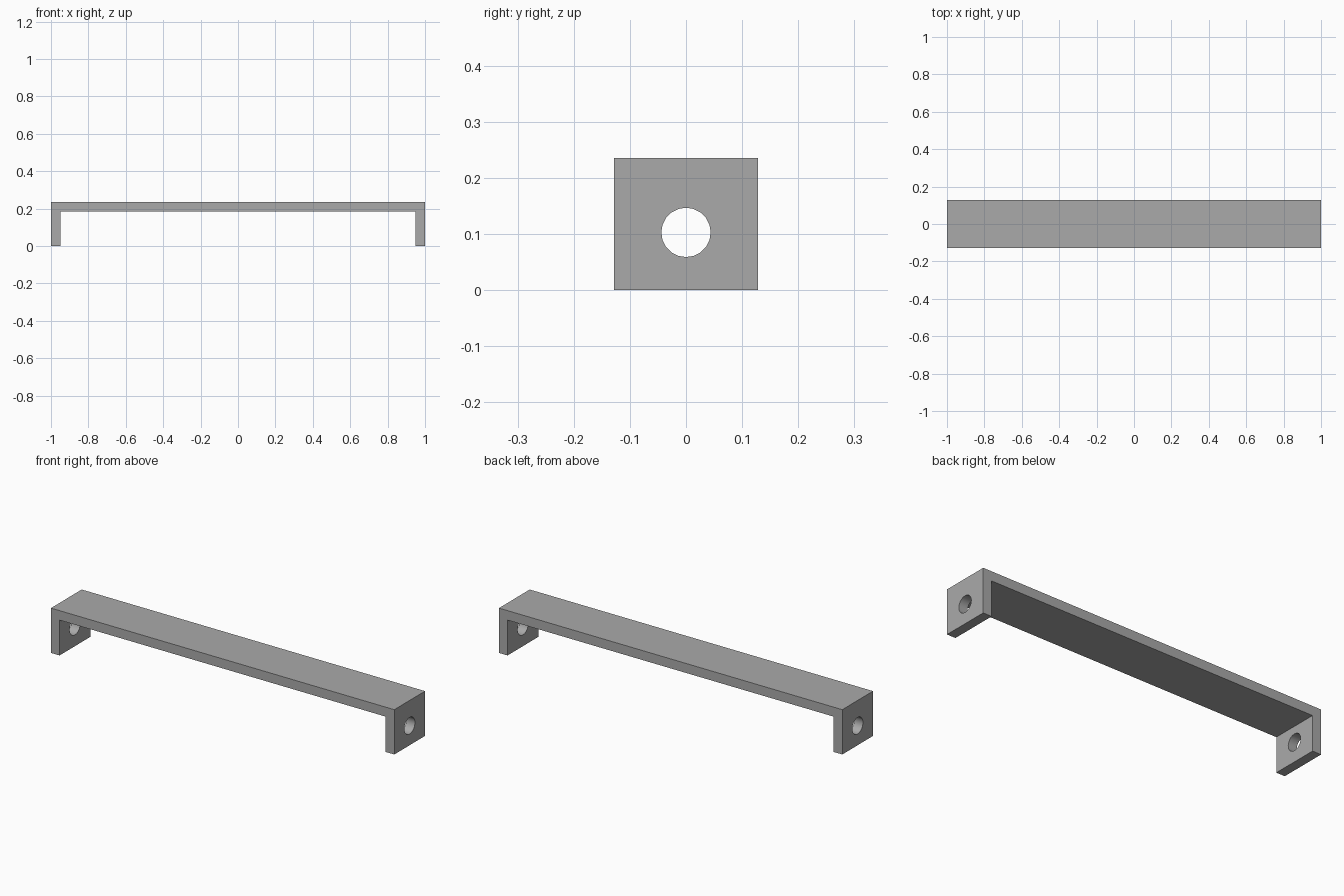
import bpy
import bmesh
import math

LENGTH, DEPTH, HEIGHT, WALL = 2.0, 0.256, 0.236, 0.05
HOLE_RADIUS, HOLE_Z = 0.044, 0.103

default_cube = bpy.data.objects.get("Cube")
if default_cube:
    bpy.data.objects.remove(default_cube, do_unlink=True)

# Plain grey metal
grey = bpy.data.materials.new("grey_metal")
grey.use_nodes = True
colour = (0.4, 0.4, 0.4, 1.0)
grey.diffuse_color = colour
grey.node_tree.nodes["Principled BSDF"].inputs["Base Color"].default_value = colour

# Bracket: U-shaped profile extruded along y
half, inner, under = LENGTH / 2, LENGTH / 2 - WALL, HEIGHT - WALL
profile = [(-half, 0), (-inner, 0), (-inner, under), (inner, under),
           (inner, 0), (half, 0), (half, HEIGHT), (-half, HEIGHT)]
bm = bmesh.new()
front = bm.faces.new([bm.verts.new((x, -DEPTH / 2, z)) for x, z in profile])
extruded = bmesh.ops.extrude_face_region(bm, geom=[front])["geom"]
back_verts = [v for v in extruded if isinstance(v, bmesh.types.BMVert)]
bmesh.ops.translate(bm, verts=back_verts, vec=(0, DEPTH, 0))
bmesh.ops.recalc_face_normals(bm, faces=bm.faces)
mesh = bpy.data.meshes.new("bracket")
bm.to_mesh(mesh)
bm.free()
mesh.materials.append(grey)
bracket = bpy.data.objects.new("bracket", mesh)
bpy.context.collection.objects.link(bracket)

# Mounting holes: one long cutter through both end flanges
bpy.ops.mesh.primitive_cylinder_add(vertices=20, radius=HOLE_RADIUS, depth=LENGTH + 0.2,
                                    location=(0, 0, HOLE_Z), rotation=(0, math.pi / 2, 0))
cutter = bpy.context.object
cutter.name = "hole_cutter"
cutter.hide_render = True
cutter.data.materials.append(grey)

# Cut the holes, then discard the cutter
bpy.ops.object.select_all(action="DESELECT")
bracket.select_set(True)
bpy.context.view_layer.objects.active = bracket
holes = bracket.modifiers.new("mounting_holes", "BOOLEAN")
holes.operation = "DIFFERENCE"
holes.solver = "EXACT"
holes.object = cutter
bpy.ops.object.modifier_apply(modifier=holes.name)
bpy.data.objects.remove(cutter, do_unlink=True)

# Smooth hole walls, sharp plate edges
bpy.ops.object.shade_smooth_by_angle(angle=math.radians(30))
